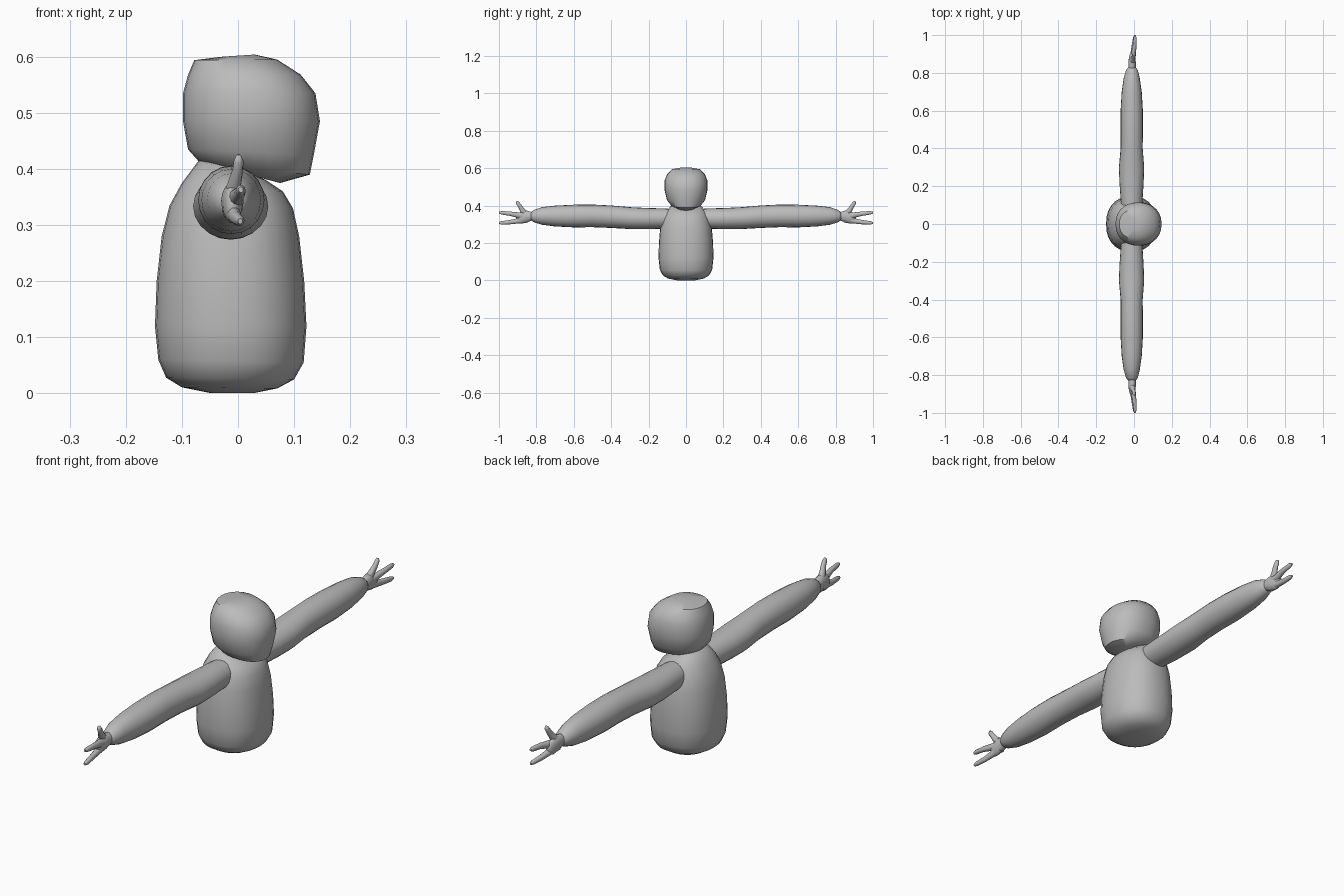
import bpy, bmesh, math
from mathutils import Vector

if "Cube" in bpy.data.objects:
    bpy.data.objects.remove(bpy.data.objects["Cube"])

grey = bpy.data.materials.new("plain grey")
grey.diffuse_color = (0.5, 0.5, 0.5, 1)
grey.use_nodes = True
grey.node_tree.nodes["Principled BSDF"].inputs["Base Color"].default_value = grey.diffuse_color


def finish(name, bm, angle=50, subdivide=0):
    """Turn a bmesh into a smooth shaded grey object."""
    bmesh.ops.recalc_face_normals(bm, faces=bm.faces)
    mesh = bpy.data.meshes.new(name)
    bm.to_mesh(mesh)
    bm.free()
    mesh.materials.append(grey)
    ob = bpy.data.objects.new(name, mesh)
    bpy.context.collection.objects.link(ob)
    if subdivide:
        mod = ob.modifiers.new("Subdivision", 'SUBSURF')
        mod.levels = mod.render_levels = subdivide
    bpy.ops.object.select_all(action='DESELECT')
    ob.select_set(True)
    bpy.context.view_layer.objects.active = ob
    bpy.ops.object.shade_smooth_by_angle(angle=math.radians(angle))
    return ob


def loft(bm, rings):
    """Join rings of points into a closed skin with capped ends."""
    loops = [[bm.verts.new(p) for p in ring] for ring in rings]
    n = len(loops[0])
    for a, b in zip(loops, loops[1:]):
        for i in range(n):
            j = (i + 1) % n
            bm.faces.new((a[i], a[j], b[j], b[i]))
    bm.faces.new(loops[0])
    bm.faces.new(loops[-1])


def oval(n, power=2.0):
    """Unit rounded-square outline."""
    for i in range(n):
        t = 2 * math.pi * i / n
        c, s = math.cos(t), math.sin(t)
        yield (math.copysign(abs(c) ** (2 / power), c),
               math.copysign(abs(s) ** (2 / power), s))


def standing(levels, n, power):
    """Rings from rows of back x, back z, front x, front z, half depth."""
    rings = []
    for xa, za, xb, zb, w in levels:
        rings.append([((xa + xb) / 2 + c * (xb - xa) / 2, s * w,
                       (za + zb) / 2 + c * (zb - za) / 2)
                      for c, s in oval(n, power)])
    return rings


# Body: rounded bag, its shoulders sloping down to the front
bm = bmesh.new()
loft(bm, standing([
    (-.05, .001, .03, .001, .05), (-.10, .011, .07, .009, .095),
    (-.128, .028, .10, .025, .123), (-.142, .06, .117, .055, .14),
    (-.148, .12, .122, .12, .147), (-.145, .20, .118, .20, .145),
    (-.136, .28, .109, .28, .138), (-.122, .335, .098, .33, .126),
    (-.10, .375, .08, .36, .108), (-.07, .415, .05, .38, .08),
    (-.04, .42, .02, .395, .04)], 28, 2.25))
finish("body", bm)

# Head: round with a sharp chin and a sharp back corner on the crown
bm = bmesh.new()
loft(bm, standing([
    (-.02, .40, .075, .375, .045), (-.065, .408, .128, .39, .078),
    (-.089, .435, .135, .425, .102), (-.098, .485, .146, .485, .115),
    (-.098, .535, .138, .535, .114), (-.089, .568, .112, .568, .101),
    (-.078, .594, .07, .595, .075), (-.03, .60, .03, .604, .035)], 28, 2.2))
finish("head", bm, 40)

# Arm outline: distance out, back x, front x, low z, high z
ARM = [(.04, -.06, .035, .285, .38), (.12, -.07, .045, .277, .385),
       (.22, -.077, .051, .274, .388), (.30, -.080, .054, .275, .392),
       (.40, -.071, .046, .281, .401), (.50, -.071, .047, .285, .406),
       (.60, -.071, .047, .284, .405), (.70, -.065, .041, .289, .400),
       (.77, -.055, .031, .298, .392), (.815, -.042, .020, .312, .376),
       (.832, -.028, .008, .325, .362)]

# Digit paths: points as x, distance out, z, radius
DIGITS = [
    [(-.012, .85, .35, .018), (-.006, .875, .375, .014), (.0, .89, .40, .011),
     (.001, .90, .415, .010), (.001, .904, .424, .005)],
    [(-.010, .86, .342, .020), (-.003, .90, .350, .015), (.003, .94, .357, .012),
     (.005, .985, .362, .010), (.005, .999, .363, .005)],
    [(-.012, .85, .328, .020), (-.008, .89, .320, .015), (-.003, .94, .312, .012),
     (.003, .985, .308, .010), (.004, .999, .307, .005)]]


def digit(bm, path):
    """Round tapering finger along a path."""
    pts = [Vector(p[:3]) for p in path]
    rings = []
    for i, p in enumerate(pts):
        d = (pts[min(i + 1, len(pts) - 1)] - pts[max(i - 1, 0)]).normalized()
        side = Vector((1, 0, 0))
        side = (side - d * side.dot(d)).normalized()
        up = d.cross(side)
        rings.append([p + (side * c * .85 + up * s) * path[i][3] for c, s in oval(10)])
    loft(bm, rings)


for side, label in ((-1, "front"), (1, "back")):
    # Arm: long soft sleeve with a slight bend at the elbow
    bm = bmesh.new()
    loft(bm, [[((a + b) / 2 + c * (b - a) / 2, side * y,
                (lo + hi) / 2 + s * (hi - lo) / 2) for c, s in oval(20)]
              for y, a, b, lo, hi in ARM])
    finish(label + "_arm", bm, 60)

    # Hand: flat palm with a thumb and two fingers
    bm = bmesh.new()
    palm = [(.80, .345, .020, .020), (.83, .343, .020, .025),
            (.855, .342, .020, .034), (.88, .336, .017, .033),
            (.90, .335, .012, .026), (.908, .335, .006, .015)]
    loft(bm, [[(-.010 + c * w, side * y, z + s * h) for c, s in oval(14)]
              for y, z, w, h in palm])
    for path in DIGITS:
        digit(bm, [(x, side * y, z, r) for x, y, z, r in path])
    finish(label + "_hand", bm, 70)
